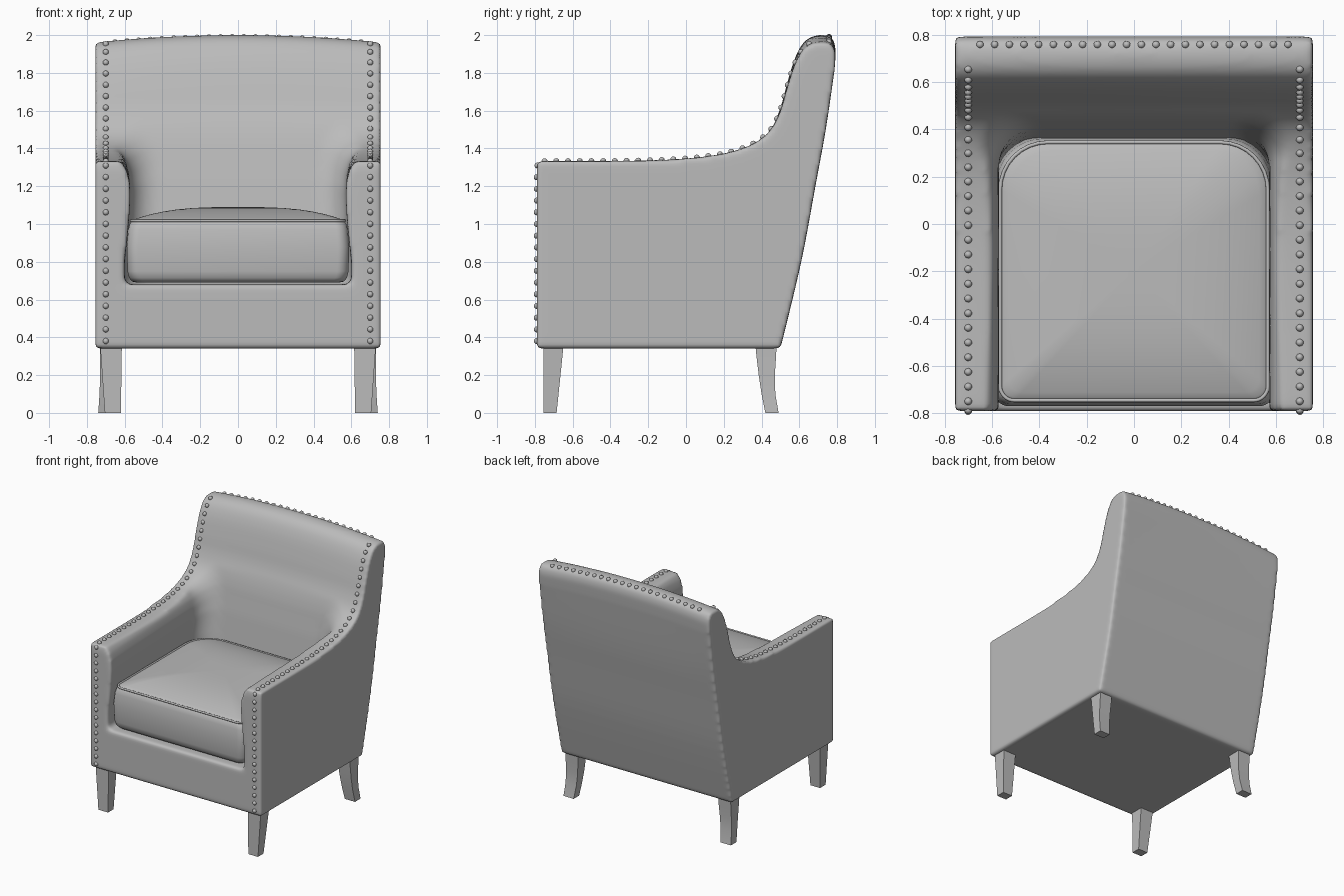
import bpy, bmesh, math
from mathutils import Vector

if "Cube" in bpy.data.objects:
    bpy.data.objects.remove(bpy.data.objects["Cube"])


def material(name, value):
    m = bpy.data.materials.new(name)
    m.diffuse_color = (value, value, value, 1)
    m.use_nodes = True
    m.node_tree.nodes["Principled BSDF"].inputs["Base Color"].default_value = m.diffuse_color
    return m


FABRIC = material("grey fabric", 0.5)


def add_object(name, bm, mat=FABRIC):
    bmesh.ops.recalc_face_normals(bm, faces=bm.faces)
    me = bpy.data.meshes.new(name)
    bm.to_mesh(me)
    bm.free()
    me.materials.append(mat)
    ob = bpy.data.objects.new(name, me)
    bpy.context.collection.objects.link(ob)
    return ob


def activate(ob):
    bpy.ops.object.select_all(action='DESELECT')
    ob.select_set(True)
    bpy.context.view_layer.objects.active = ob


def loft(name, rings):
    """Skin closed rings of equal length and cap both ends."""
    bm = bmesh.new()
    vs = [[bm.verts.new(p) for p in r] for r in rings]
    n = len(vs[0])
    for a, b in zip(vs, vs[1:]):
        for i in range(n):
            j = (i + 1) % n
            bm.faces.new((a[i], a[j], b[j], b[i]))
    bm.faces.new(vs[0])
    bm.faces.new(vs[-1])
    return add_object(name, bm)


def smooth_path(pts, steps=5):
    """Catmull-Rom curve through 2D points."""
    p = [Vector(q) for q in pts]
    p = [p[0]] + p + [p[-1]]
    out = []
    for a, b, c, d in zip(p, p[1:], p[2:], p[3:]):
        for k in range(steps):
            t = k / steps
            out.append(0.5 * (2 * b + (c - a) * t + (2 * a - 5 * b + 4 * c - d) * t * t
                              + (3 * b - a - 3 * c + d) * t ** 3))
    return out + [p[-1]]


def rounded_plan(w, y0, y1, rf, rb, n=8):
    """Rounded rectangle in plan, with front and back corner radii."""
    pts = []
    for cx, cy, r, a0 in ((w - rb, y1 - rb, rb, 0), (-w + rb, y1 - rb, rb, 90),
                          (-w + rf, y0 + rf, rf, 180), (w - rf, y0 + rf, rf, 270)):
        for k in range(n + 1):
            a = math.radians(a0 + 90 * k / n)
            pts.append((cx + r * math.cos(a), cy + r * math.sin(a)))
    return pts


# Side profile (y, z): arm top sweeping up into the back
HALF = 0.755
arm = smooth_path([(-.79, 1.295), (-.78, 1.322), (-.75, 1.332), (-.4, 1.333), (-.1, 1.34),
                   (.1, 1.357), (.25, 1.385), (.37, 1.432), (.45, 1.50), (.50, 1.60),
                   (.535, 1.72), (.575, 1.84), (.62, 1.92), (.67, 1.955), (.73, 1.962),
                   (.775, 1.945), (.793, 1.89)])
rear = smooth_path([(.785, 1.8), (.74, 1.5), (.685, 1.2), (.61, .8), (.50, .34)])
profile = [Vector((-.79, .34))] + arm + rear


def arm_height(y):
    if y <= -.75:
        return 1.332
    for a, b in zip(arm, arm[1:]):
        if a.y < 1.97 and a.x <= y <= b.x:
            return a.y + (b.y - a.y) * (y - a.x) / max(b.x - a.x, 1e-6)
    return 1.95


def crown(x, z):
    """Raise the middle of the top rail."""
    return 0.038 * (1 - (x / HALF) ** 2) * min(1, max(0, (z - 1.4) / 0.5))


xs = [HALF * (k / 10 - 1) for k in range(21)]
body = loft("upholstered_body", [[(x, p.x, p.y + crown(x, p.y)) for p in profile] for x in xs])

# Seat well cutter: flares outward at the arm tops, follows their height
rings = []
for z, w, yb in ((.68, .60, .33), (.80, .60, .35), (1.0, .578, .38), (1.14, .57, .405),
                 (1.22, .576, .425), (1.27, .59, .437), (1.305, .613, .45),
                 (1.325, .64, .46), (1.337, .675, .47), (1.46, .69, .49)):
    t = min(1, max(0, (z - .8) / .53))
    f = t * t * (3 - 2 * t)
    rings.append([(x, y, z + f * (arm_height(y) - 1.332))
                  for x, y in rounded_plan(w, -1.2, yb, .02, .16)])
cutter = loft("seat_well_cutter", rings)
cutter.hide_render = True

# Hollow the body, then soften every edge like padded upholstery
cut = body.modifiers.new("hollow", 'BOOLEAN')
cut.object = cutter
cut.operation = 'DIFFERENCE'
cut.solver = 'EXACT'
rm = body.modifiers.new("remesh", 'REMESH')
rm.mode = 'VOXEL'
rm.voxel_size = 0.016
rm.use_smooth_shade = True
sm = body.modifiers.new("soften", 'SMOOTH')
sm.factor = 0.5
sm.iterations = 8
activate(body)
for name in [m.name for m in body.modifiers]:
    bpy.ops.object.modifier_apply(modifier=name)
bpy.data.objects.remove(cutter)
activate(body)
bpy.ops.object.shade_smooth()

# Seat cushion: soft box with a crowned top
CY = -.2


def cushion_ring(z, s, inset=0):
    return [(x * s, CY + (y - CY) * s, z)
            for x, y in rounded_plan(.585 - inset, -.765 + inset, .365 - inset, .06, .2)]


rings = [cushion_ring(z, 1, i) for z, i in ((.69, .05), (.695, .025), (.715, .008), (.75, 0),
                                            (.88, -.004), (.97, .004), (1.0, .012), (1.015, .022))]
rings += [cushion_ring(1.02 + .07 * (1 - s ** 3), s, .022)
          for s in (.98, .94, .88, .8, .7, .58, .44, .3, .15, .04)]
cushion = loft("seat_cushion", rings)
activate(cushion)
bpy.ops.object.shade_smooth()

# Piping around the cushion's top edge
cu = bpy.data.curves.new("cushion_piping", 'CURVE')
cu.dimensions = '3D'
cu.bevel_depth = 0.008
cu.bevel_resolution = 2
sp = cu.splines.new('POLY')
path = cushion_ring(1.018, 1, .02)
sp.points.add(len(path) - 1)
for pt, co in zip(sp.points, path):
    pt.co = (*co, 1)
sp.use_cyclic_u = True
cu.materials.append(FABRIC)
bpy.context.collection.objects.link(bpy.data.objects.new("cushion_piping", cu))

# Nailhead trim: up the front, along the arms and wings, across the top
bm = bmesh.new()


def nail(x, y, z):
    geo = bmesh.ops.create_uvsphere(bm, u_segments=10, v_segments=6, radius=0.016)
    bmesh.ops.translate(bm, verts=geo["verts"], vec=(x, y, z))


track = [Vector((-.79, .38))] + [p for p in arm if p.x < .715]
need = 0.0
for a, b in zip(track, track[1:]):
    length = (b - a).length
    while need <= length:
        p = a.lerp(b, need / max(length, 1e-6))
        for side in (-1, 1):
            nail(side * .70, p.x, p.y + crown(.70, p.y))
        need += 0.062
    need -= length
for k in range(22):
    x = -.65 + 1.3 * k / 21
    nail(x, .757, 1.952 + crown(x, 1.95))
nails = add_object("nailhead_trim", bm)
activate(nails)
bpy.ops.object.shade_smooth()

# Legs: tapered in front, sabre-curved behind; sections are (z, x0, x1, y0, y1)
front = ((.36, .615, .73, -.755, -.648), (0, .62, .705, -.755, -.685))
back = ((.38, .62, .73, .365, .48), (.30, .622, .73, .373, .477), (.20, .628, .73, .385, .47),
        (.10, .638, .733, .40, .473), (0, .65, .74, .42, .49))
for kind, sections in (("front", front), ("back", back)):
    for side, label in ((-1, "left"), (1, "right")):
        leg = loft(f"{kind}_leg_{label}",
                   [[(side * x0, y0, z), (side * x1, y0, z), (side * x1, y1, z), (side * x0, y1, z)]
                    for z, x0, x1, y0, y1 in sections])
        activate(leg)
        bpy.ops.object.shade_smooth_by_angle(angle=math.radians(30))
